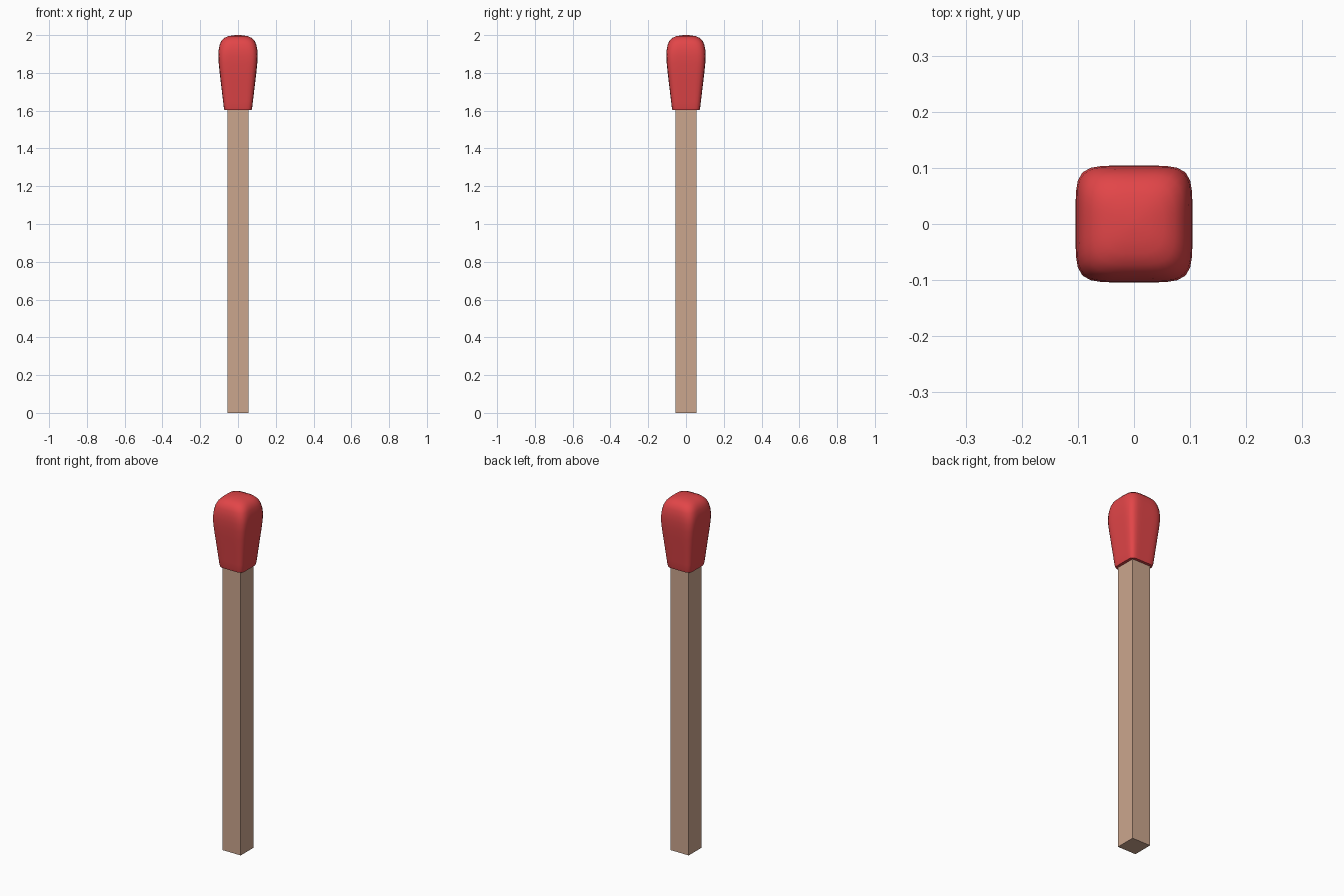
import bpy, bmesh, math

if "Cube" in bpy.data.objects:
    bpy.data.objects.remove(bpy.data.objects["Cube"])

def finish(bm, name, color):
    bmesh.ops.recalc_face_normals(bm, faces=bm.faces)
    me = bpy.data.meshes.new(name)
    bm.to_mesh(me)
    bm.free()
    ob = bpy.data.objects.new(name, me)
    bpy.context.collection.objects.link(ob)
    mat = bpy.data.materials.new(name + "_color")
    mat.diffuse_color = (*color, 1)
    mat.use_nodes = True
    mat.node_tree.nodes["Principled BSDF"].inputs["Base Color"].default_value = mat.diffuse_color
    me.materials.append(mat)
    return ob

def rounded_square(bm, r, z, n, count=48):
    # superellipse ring: higher n gives squarer corners
    ring = []
    for i in range(count):
        a = 2 * math.pi * i / count
        c, s = math.cos(a), math.sin(a)
        k = r / (abs(c) ** n + abs(s) ** n) ** (1 / n)
        ring.append(bm.verts.new((k * c, k * s, z)))
    return ring

# Square wooden stick
bm = bmesh.new()
bmesh.ops.create_cube(bm, size=1)
for v in bm.verts:
    v.co = (v.co.x * 0.113, v.co.y * 0.113, (v.co.z + 0.5) * 1.62)
finish(bm, "stick", (0.60, 0.38, 0.27))

# Flared, softly squared head: half width, height, squareness
profile = [(0.072, 1.603, 7), (0.075, 1.615, 7), (0.079, 1.65, 7),
           (0.085, 1.70, 6.5), (0.091, 1.75, 6.2), (0.097, 1.80, 6),
           (0.102, 1.85, 6), (0.104, 1.89, 5.6), (0.1025, 1.92, 5),
           (0.097, 1.95, 4.4), (0.088, 1.97, 4), (0.073, 1.985, 3.5),
           (0.053, 1.994, 3), (0.03, 1.998, 2.6), (0.01, 2.0, 2.2)]
bm = bmesh.new()
rings = [rounded_square(bm, *p) for p in profile]
for lo, hi in zip(rings, rings[1:]):
    for i in range(len(lo)):
        j = (i + 1) % len(lo)
        bm.faces.new((lo[i], lo[j], hi[j], hi[i]))
bm.faces.new(rings[0])
bm.faces.new(rings[-1])
head = finish(bm, "match_head", (0.76, 0.06, 0.065))

# Smooth the head, keep its bottom rim sharp
bpy.context.view_layer.objects.active = head
head.select_set(True)
bpy.ops.object.shade_smooth_by_angle(angle=math.radians(40))
